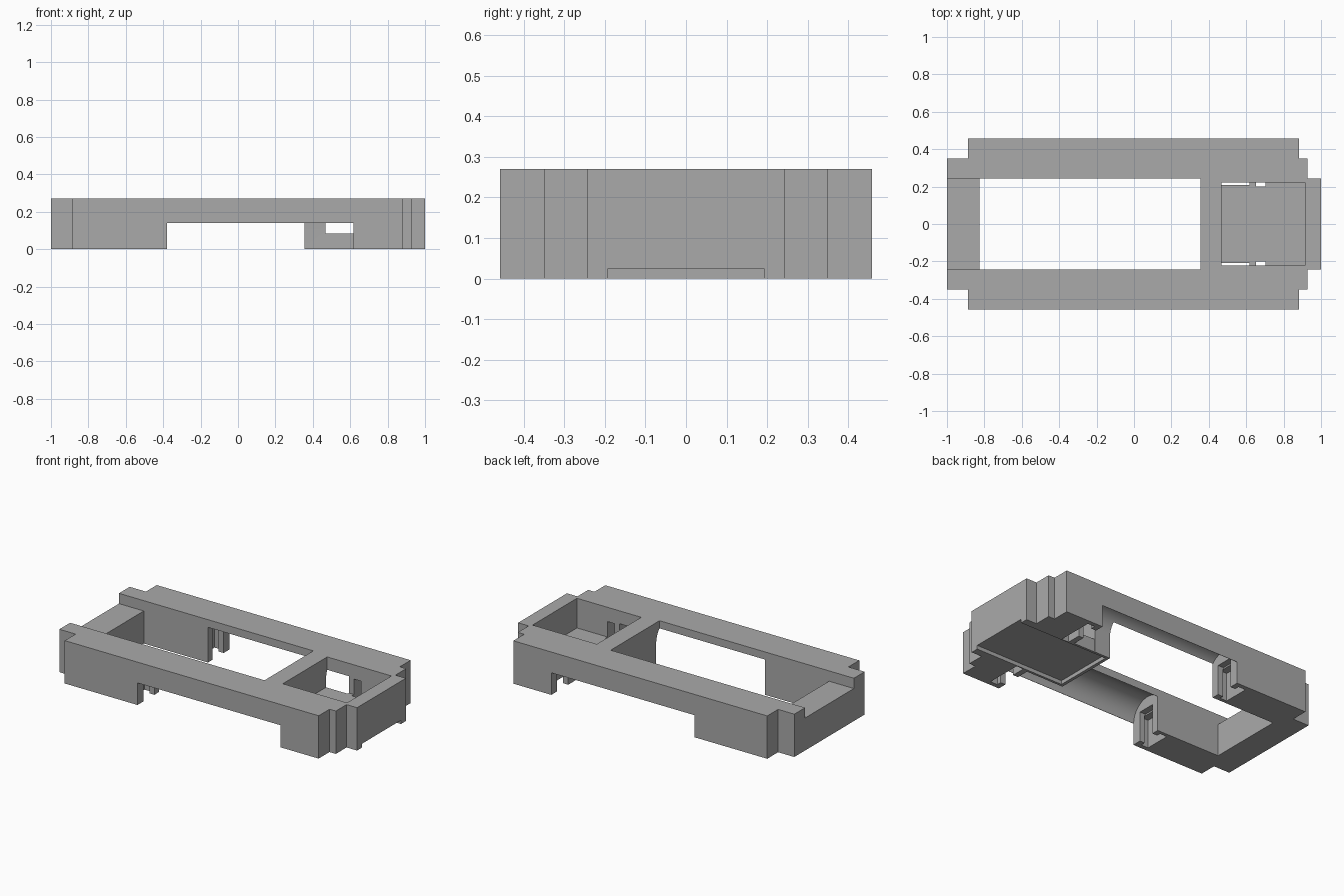
import bpy, bmesh, math

if "Cube" in bpy.data.objects:
    bpy.data.objects.remove(bpy.data.objects["Cube"])

H = 0.27          # overall height
W = 0.458         # half width

grey = bpy.data.materials.new("plain_grey")
grey.diffuse_color = (0.4, 0.4, 0.4, 1)
grey.use_nodes = True
grey.node_tree.nodes["Principled BSDF"].inputs["Base Color"].default_value = grey.diffuse_color


def prism(name, pts, axis, a, b):
    """Extrude a closed profile along z (points are x,y) or x (points are y,z)."""
    bm = bmesh.new()
    place = (lambda p, t: (p[0], p[1], t)) if axis == 'z' else (lambda p, t: (t, p[0], p[1]))
    face = bm.faces.new([bm.verts.new(place(p, a)) for p in pts])
    ext = bmesh.ops.extrude_face_region(bm, geom=[face])
    for v in ext['geom']:
        if isinstance(v, bmesh.types.BMVert):
            v.co = place((v.co.x, v.co.y) if axis == 'z' else (v.co.y, v.co.z), b)
    bmesh.ops.recalc_face_normals(bm, faces=bm.faces[:])
    me = bpy.data.meshes.new(name)
    bm.to_mesh(me)
    bm.free()
    ob = bpy.data.objects.new(name, me)
    bpy.context.collection.objects.link(ob)
    me.materials.append(grey)
    return ob


def box(name, x0, x1, y0, y1, z0, z1):
    return prism(name, [(x0, y0), (x1, y0), (x1, y1), (x0, y1)], 'z', z0, z1)


# stepped outline of the frame, mirrored across y
half = [(-1, 0.35), (-0.887, 0.35), (-0.887, W), (0.883, W),
        (0.883, 0.35), (0.927, 0.35), (0.927, 0.243), (1, 0.243)]
outline = half + [(x, -y) for x, y in reversed(half)]
frame = prism("chassis_frame", outline, 'z', 0, H)

cutters = [
    box("main_opening_cutter", -0.827, 0.355, -0.243, 0.243, -0.1, 0.5),
    box("end_notch_cutter", -1.1, -0.8, -0.243, 0.243, 0.205, 0.5),
    box("floor_recess_cutter", 0.375, 1.1, -0.194, 0.194, -0.1, 0.024),
]

for s in (1, -1):
    # arched tunnel under each side rail
    arch = [(0.5, -0.1), (0.5, 0.139), (0.456, 0.139)]
    arch += [(0.333 + 0.123 * math.cos(t), 0.139 + 0.122 * math.sin(t))
             for t in (math.pi * i / 24 for i in range(1, 25))]
    arch.append((0.21, -0.1))
    cutters.append(prism("tunnel_cutter", [(s * y, z) for y, z in arch], 'x', -0.38, 0.618))
    # stepped slots in the leg faces at both ends of the tunnel
    for x, d, inner in ((-0.38, -1, 0.265), (0.618, 1, 0.2)):
        for nm, a, b, y0, y1, z1 in (("slot_mouth_cutter", -0.02, 0.04, 0.29, 0.40, 0.19),
                                     ("slot_cavity_cutter", 0.035, 0.085, inner, 0.43, 0.18)):
            xs = sorted((x + d * a, x + d * b))
            ys = sorted((s * y0, s * y1))
            cutters.append(box(nm, *xs, *ys, -0.1, z1))

# pocket in the wide end block
cutters.append(box("pocket_cutter", 0.467, 0.915, -0.221, 0.221, 0.083, 0.5))
# slim side gaps where the pocket overhangs the block
for s in (1, -1):
    ys = sorted((s * 0.209, s * 0.221))
    cutters.append(box("side_gap_cutter", 0.467, 0.618, *ys, -0.1, 0.2))

for c in cutters:
    c.hide_render = True
    m = frame.modifiers.new(c.name, 'BOOLEAN')
    m.operation = 'DIFFERENCE'
    m.solver = 'EXACT'
    m.object = c

# bake the cuts and remove the helpers
bpy.context.view_layer.update()
done = bpy.data.meshes.new_from_object(frame.evaluated_get(bpy.context.evaluated_depsgraph_get()))
frame.modifiers.clear()
frame.data = done
for c in cutters:
    bpy.data.objects.remove(c)

# smooth tunnels, crisp edges
bpy.context.view_layer.objects.active = frame
frame.select_set(True)
bpy.ops.object.shade_smooth_by_angle(angle=math.radians(30))
